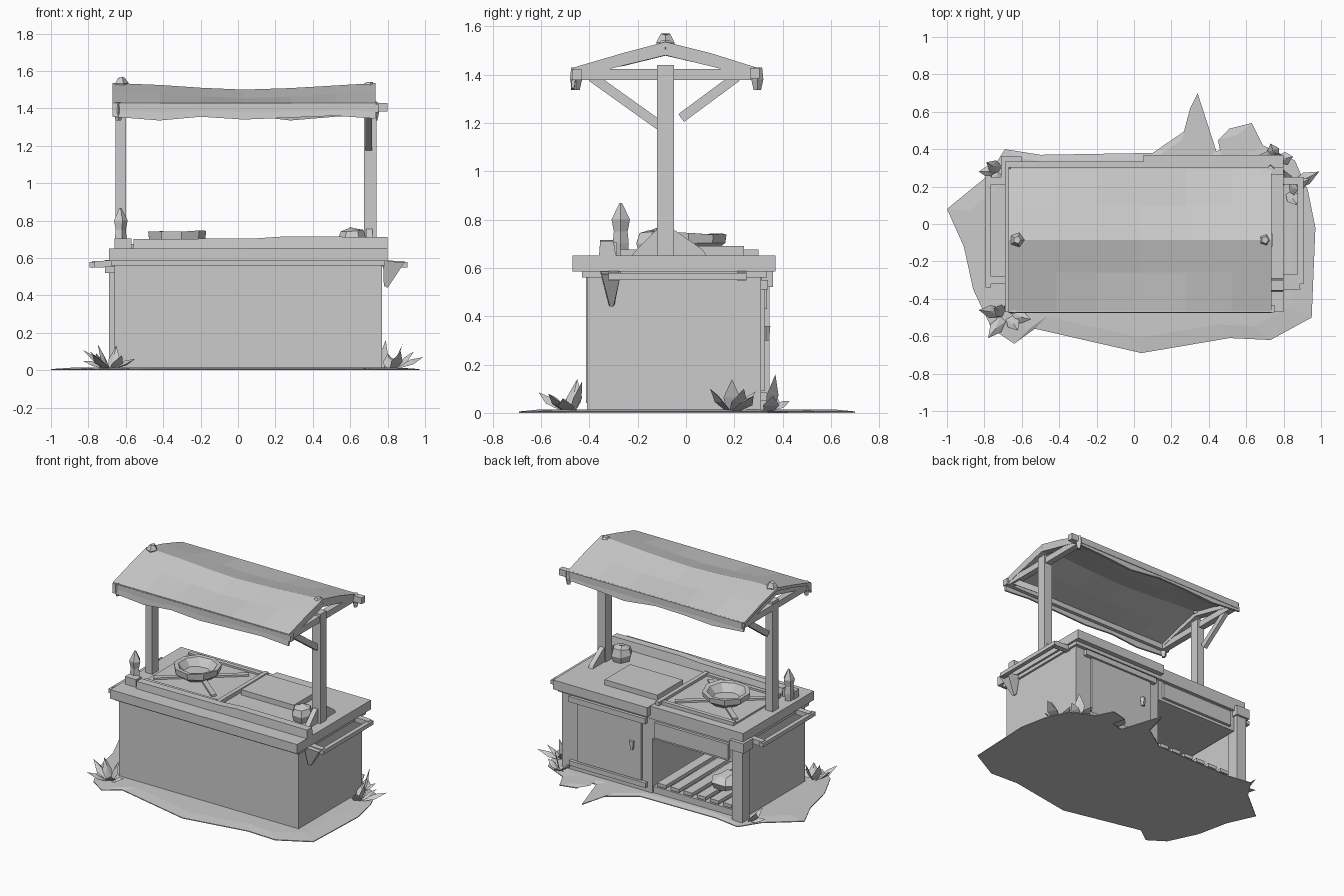
import bpy, bmesh, math, random
from mathutils import Vector
random.seed(4)


def finish(name, bm):
    bmesh.ops.recalc_face_normals(bm, faces=bm.faces)
    me = bpy.data.meshes.new(name)
    bm.to_mesh(me)
    bm.free()
    ob = bpy.data.objects.new(name, me)
    bpy.context.collection.objects.link(ob)
    return ob


def loft(name, rings, caps=True):
    """Skin a sequence of closed rings of points."""
    bm = bmesh.new()
    vs = [[bm.verts.new(p) for p in r] for r in rings]
    n = len(vs[0])
    for a, b in zip(vs, vs[1:]):
        for i in range(n):
            j = (i + 1) % n
            bm.faces.new((a[i], a[j], b[j], b[i]))
    if caps:
        bm.faces.new(vs[0])
        bm.faces.new(vs[-1])
    return finish(name, bm)


def box(name, x0, x1, y0, y1, z0, z1):
    return loft(name, [[(x0, y0, z), (x1, y0, z), (x1, y1, z), (x0, y1, z)] for z in (z0, z1)])


def beam(name, p, q, w, h=None, taper=1.0):
    """Rectangular bar between two points."""
    p, q = Vector(p), Vector(q)
    d = (q - p).normalized()
    s = d.cross(Vector((0, 0, 1)) if abs(d.z) < 0.95 else Vector((0, 1, 0))).normalized()
    u = s.cross(d)
    h = h or w
    return loft(name, [[c + s * (a * w * k / 2) + u * (b * h * k / 2)
                        for a, b in ((-1, -1), (1, -1), (1, 1), (-1, 1))]
                       for c, k in ((p, 1), (q, taper))])


def lathe(name, x, y, prof, n, jit=0.0):
    rings = []
    for r, z in prof:
        rings.append([(x + r * math.cos(i * math.tau / n), y + r * math.sin(i * math.tau / n),
                       z + random.uniform(-jit, jit)) for i in range(n)])
    return loft(name, rings)


def prism_x(name, pts, x0, x1):
    return loft(name, [[(x, y, z) for y, z in pts] for x in (x0, x1)])


def tuft(name, x, y, blades):
    """Grass clump: tapered three-sided blades from one root."""
    bm = bmesh.new()
    for dx, dy, h in blades:
        side = Vector((-dy, dx, 0)).normalized() * 0.035
        c = Vector((x + dx * 0.2, y + dy * 0.2, 0.01))
        mid = Vector((x + dx * 0.6, y + dy * 0.6, h * 0.45))
        tip = bm.verts.new((x + dx, y + dy, h))
        v = [bm.verts.new(p) for p in (c - side * .6, c + side * .6, mid + side,
                                       mid + Vector((0, 0, 0.025)), mid - side)]
        for f in ((0, 1, 2, 4), (0, 4, 3), (0, 3, 1), (1, 3, 2)):
            bm.faces.new([v[i] for i in f])
        for a, b in ((2, 3), (3, 4), (4, 2)):
            bm.faces.new((v[a], v[b], tip))
    return finish(name, bm)


# Ragged ground patch
outline = [(-1, .08), (-.78, .26), (-.69, .40), (-.5, .37), (.1, .38), (.29, .51), (.34, .70),
           (.44, .39), (.53, .41), (.51, .51), (.63, .54), (.69, .42), (.86, .34), (.93, .18),
           (.97, -.02), (.95, -.50), (.73, -.62), (.51, -.61), (.04, -.69), (-.53, -.56),
           (-.64, -.64), (-.76, -.56), (-.86, -.35), (-.91, -.12)]
loft("ground_patch", [[(x, y, 0) for x, y in outline], [(x, y, .006) for x, y in outline],
                      [(x * .88, y * .88, .014) for x, y in outline]])

# Cabinet: closed right half, open left half
box("closed_cabinet", .05, .77, -.41, .31, .01, .59)
box("front_panel", -.66, .05, -.41, -.38, .01, .59)
box("left_side_panel", -.66, -.63, -.38, .31, .01, .59)
box("bottom_shelf", -.63, .05, -.38, .30, .01, .06)
box("front_groove", .205, .213, -.414, -.40, .04, .57)
box("drawer", -.61, .05, -.36, .315, .41, .59)
box("drawer_lip", -.57, .02, .31, .335, .43, .54)
box("back_corner_post", -.69, -.61, .26, .345, .01, .54)
box("back_corner_cap", -.71, -.60, .25, .36, .52, .59)
for i in range(6):
    x = -.56 + i * .105
    beam(f"shelf_slat_{i}", (x, -.34, .10), (x + .02, .30, .08), .07, .025)
lathe("shelf_sack", -.38, .08, [(.08, .09), (.11, .13), (.05, .18)], 6, .015)

# Back door with frame strips
box("back_door", .13, .64, .305, .325, .09, .51)
box("door_top_rail", .09, .70, .305, .34, .51, .55)
box("door_bottom_rail", .09, .70, .305, .335, .05, .085)
lathe("door_handle", .20, .33, [(.015, .30), (.02, .36)], 5)

# Counter top
box("counter_left", -.69, .05, -.47, .335, .585, .65)
box("counter_right", .05, .80, -.47, .37, .585, .652)
box("counter_underband", -.68, .785, -.43, .335, .56, .585)
loft("front_ledge", [[(x, -.36, .65), (x, -.29, .65), (x, -.30, z), (x, -.355, z)]
                     for x, z in ((-.56, .70), (.1, .705), (.25, .715), (.80, .712))])

# Stove tray with bars, bowl and cutting board
box("stove_plate", -.57, .0, -.25, .26, .65, .662)
beam("stove_divider", (.02, -.27, .662), (.02, .30, .662), .03, .03)
for s in (-1, 1):
    beam(f"stove_bar_{s}", (-.54, .01 - s * .2, .662), (-.06, .01 + s * .2, .662), .035, .025)
    box(f"stove_rim_{s}", -.57, .0, .005 + s * .255 - .015, .005 + s * .255 + .015, .65, .675)
lathe("bowl", -.33, .01, [(.10, .66), (.155, .70), (.16, .742), (.13, .74), (.09, .69)], 9, .005)
box("cutting_board", .06, .48, -.05, .24, .652, .69)

# Small jar and bottle on the counter
lathe("jar", .61, -.14, [(.06, .652), (.075, .70), (.06, .745), (.02, .76)], 6, .006)
lathe("bottle", -.63, -.27, [(.03, .65), (.035, .70), (.03, .75), (.04, .80), (.006, .868)], 5)
box("bottle_base", -.66, -.57, -.345, -.285, .65, .705)

# Posts, foot gusset and braces
for name, x0, x1 in (("left_post", -.655, -.60), ("right_post", .675, .74)):
    box(name, x0, x1, -.12, -.05, .65, 1.44)
prism_x("right_post_foot", [(-.225, .65), (.085, .65), (.07, .675), (-.045, .755), (-.125, .755), (-.2, .68)],
        .685, .72)
beam("front_brace", (.70, -.11, 1.19), (.70, -.39, 1.39), .035, .04)
beam("back_brace", (-.63, -.02, 1.22), (-.63, .21, 1.39), .03, .04)

# Sagging roof: open profile with thickness, drooping ragged eaves
rings = []
for x, dz, df, db in ((-.67, .005, .0, .01), (-.42, -.005, -.02, -.01), (-.2, -.02, .0, .005),
                      (.03, -.03, -.015, .01), (.28, -.022, -.005, -.02), (.52, -.008, .005, 0), (.735, .005, -.01, .01)):
    outer = [(-.475, 1.355 + df), (-.468, 1.428), (-.26, 1.484 + dz), (-.085, 1.53 + dz), (.1, 1.484 + dz),
             (.295, 1.428), (.305, 1.355 + db)]
    inner = [(.29, 1.355 + db), (.28, 1.41), (.1, 1.465 + dz), (-.085, 1.508 + dz), (-.26, 1.465 + dz),
             (-.453, 1.41), (-.462, 1.355 + df)]
    rings.append([(x, y, z) for y, z in outer + inner])
loft("canopy", rings)

# Roof frame: tie beams, rafters and eave poles
for name, x in (("left", -.635), ("right", .71)):
    beam(name + "_tie_beam", (x, -.46, 1.40), (x, .29, 1.40), .045, .045)
    for s in (-1, 1):
        beam(f"{name}_rafter_{s}", (x, -.085, 1.50), (x, -.085 + s * .37, 1.41), .05, .04)
beam("back_eave_pole", (-.66, .285, 1.405), (.80, .285, 1.405), .04, .045)
beam("front_eave_pole", (-.67, -.452, 1.40), (.75, -.452, 1.40), .04, .045)
lathe("left_ridge_knob", -.625, -.085, [(.03, 1.50), (.04, 1.535), (.02, 1.565)], 5, .005)
lathe("right_ridge_knob", .70, -.085, [(.03, 1.49), (.035, 1.52), (.02, 1.54)], 5)
for x, y in ((-.64, -.455), (.73, .295)):
    lathe("corner_knot", x, y, [(.015, 1.335), (.025, 1.38), (.02, 1.43)], 4)

# Side rails with brackets
box("right_rail", .875, .905, -.32, .25, .55, .578)
box("left_rail", -.795, -.765, -.34, .26, .55, .578)
for y in (-.30, .23):
    beam("right_rail_arm", (.77, y, .57), (.89, y, .565), .04, .035)
    beam("left_rail_arm", (-.66, y, .57), (-.78, y, .565), .04, .035)
loft("hanging_cloth", [[(.775, -.355, .585), (.89, -.35, .575), (.88, -.27, .575), (.775, -.27, .585)],
                       [(.78, -.32, .45), (.80, -.315, .44), (.80, -.30, .44), (.78, -.295, .45)]])

# Grass tufts around the foot
tuft("front_left_grass", -.68, -.48, [(-.10, -.13, .085), (-.07, .03, .14), (.03, .05, .13), (-.15, .02, .11),
                                      (.13, -.03, .06), (.06, -.09, .08)])
tuft("right_grass", .82, .19, [(.17, .09, .07), (.06, .0, .14), (.05, -.09, .10), (.12, .05, .10), (-.02, .10, .09)])
tuft("back_grass", .76, .34, [(.03, .03, .16), (-.09, .03, .08), (.09, .02, .07), (-.03, .09, .05)])
tuft("left_grass", -.70, .28, [(-.09, .05, .10), (-.06, -.07, .09), (-.13, 0, .05)])
